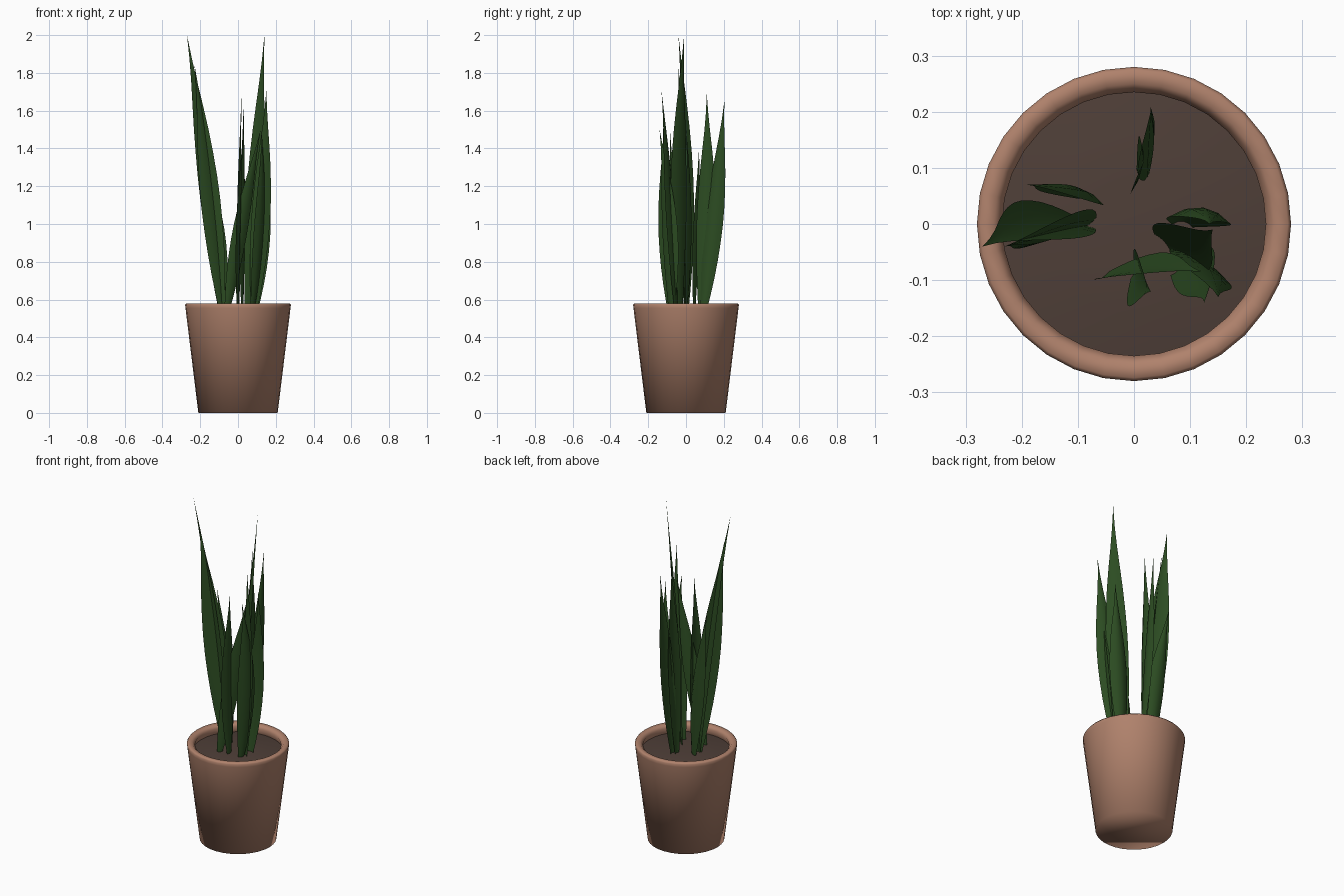
import bpy, math
from mathutils import Vector

if "Cube" in bpy.data.objects:
    bpy.data.objects.remove(bpy.data.objects["Cube"])


def srgb(*rgb):
    return [((v / 255 + 0.055) / 1.055) ** 2.4 if v > 10 else v / 3294 for v in rgb] + [1]


def material(name, *rgb):
    m = bpy.data.materials.new(name)
    m.diffuse_color = srgb(*rgb)
    m.use_nodes = True
    m.node_tree.nodes["Principled BSDF"].inputs["Base Color"].default_value = m.diffuse_color
    return m


def add_mesh(name, verts, faces, mat):
    me = bpy.data.meshes.new(name)
    me.from_pydata(verts, [], faces)
    me.materials.append(mat)
    for p in me.polygons:
        p.use_smooth = True
    me.update()
    ob = bpy.data.objects.new(name, me)
    bpy.context.collection.objects.link(ob)
    return ob


terracotta = material("terracotta", 176, 130, 108)
earth = material("dark_earth", 79, 63, 56)
green = material("leaf_green", 44, 76, 34)

SEG = 32


def ring(r, z):
    return [(r * math.cos(2 * math.pi * i / SEG), r * math.sin(2 * math.pi * i / SEG), z)
            for i in range(SEG)]


def lathe_faces(levels):
    return [(k * SEG + i, k * SEG + (i + 1) % SEG, (k + 1) * SEG + (i + 1) % SEG, (k + 1) * SEG + i)
            for k in range(levels - 1) for i in range(SEG)]


# Pot: closed base, tapered wall, rounded lip that overhangs the inner wall
profile = [(0.21, 0), (0.278, 0.555), (0.28, 0.572), (0.274, 0.58),
           (0.25, 0.578), (0.235, 0.562), (0.248, 0.525)]
add_mesh("pot", [v for r, z in profile for v in ring(r, z)],
         [tuple(reversed(range(SEG)))] + lathe_faces(len(profile)), terracotta)

# Gently domed soil inside the lip
dome = [(0.248, 0.525), (0.16, 0.537), (0.08, 0.542)]
add_mesh("soil", [v for r, z in dome for v in ring(r, z)],
         lathe_faces(3) + [tuple(range(2 * SEG, 3 * SEG))], earth)

# Relative blade width from root to tip
WIDTHS = [0.28, 0.52, 0.72, 0.87, 0.96, 1.0, 0.97, 0.87, 0.72, 0.52, 0.3, 0.12, 0.0]


def leaf(name, base, bend, tip, width, angle, cup):
    """Curved, cupped blade; bend is the xy point it arcs towards."""
    a = math.radians(angle)
    side = Vector((math.cos(a), math.sin(a), 0))
    out = Vector((-math.sin(a), math.cos(a), 0))
    p0 = Vector((*base, 0.52))
    p2 = Vector(tip)
    p1 = Vector((*bend, (0.52 + p2.z) / 2))
    n = len(WIDTHS) - 1
    verts, faces = [], []
    for k, w in enumerate(WIDTHS[:-1]):
        t = k / n
        c = p0 * (1 - t) ** 2 + p1 * 2 * t * (1 - t) + p2 * t * t
        for s in (-1, -0.5, 0, 0.5, 1):
            verts.append(c + side * (s * width * w / 2) + out * (cup * w * (s * s - 0.4)))
    for k in range(n - 1):
        for i in range(4):
            q = k * 5 + i
            faces.append((q, q + 1, q + 6, q + 5))
    verts.append(p2)
    for i in range(4):
        q = (n - 1) * 5 + i
        faces.append((q, q + 1, len(verts) - 1))
    add_mesh(name, verts, faces, green)


# Left clump
leaf("leaf_left_tall", (-0.085, 0.0), (-0.155, 0.02), (-0.27, -0.04, 2.0), 0.125, -32, 0.012)
leaf("leaf_left_front", (-0.08, 0.0), (-0.145, -0.015), (-0.23, -0.04, 1.84), 0.12, 33, 0.012)
leaf("leaf_left_back", (-0.08, 0.045), (-0.10, 0.065), (-0.19, 0.07, 1.43), 0.10, -12, -0.022)
# Back pair, seen edge-on from the front
leaf("leaf_back_tall", (0.025, 0.09), (0.03, 0.16), (0.03, 0.203, 1.65), 0.10, 77, 0.018)
leaf("leaf_back_inner", (0.005, 0.08), (0.01, 0.12), (0.018, 0.11, 1.69), 0.10, 82, 0.014)
# Right clump
leaf("leaf_right_tall", (0.05, -0.03), (0.10, -0.05), (0.14, -0.01, 2.0), 0.12, -45, -0.010)
leaf("leaf_right_front", (0.085, -0.05), (0.14, -0.07), (0.15, -0.13, 1.71), 0.11, -25, -0.014)
leaf("leaf_right_back", (0.085, 0.0), (0.135, 0.04), (0.135, 0.0, 1.51), 0.11, -8, -0.024)
# Front clump
leaf("leaf_front_leaning", (-0.06, -0.095), (0.015, -0.065), (0.12, -0.085, 1.5), 0.09, 28, 0.012)
leaf("leaf_front_edge", (0.0, -0.08), (0.0, -0.10), (0.03, -0.12, 1.52), 0.10, 82, 0.016)
leaf("leaf_front_right", (0.075, -0.08), (0.145, -0.075), (0.125, -0.14, 1.5), 0.10, 55, 0.016)
